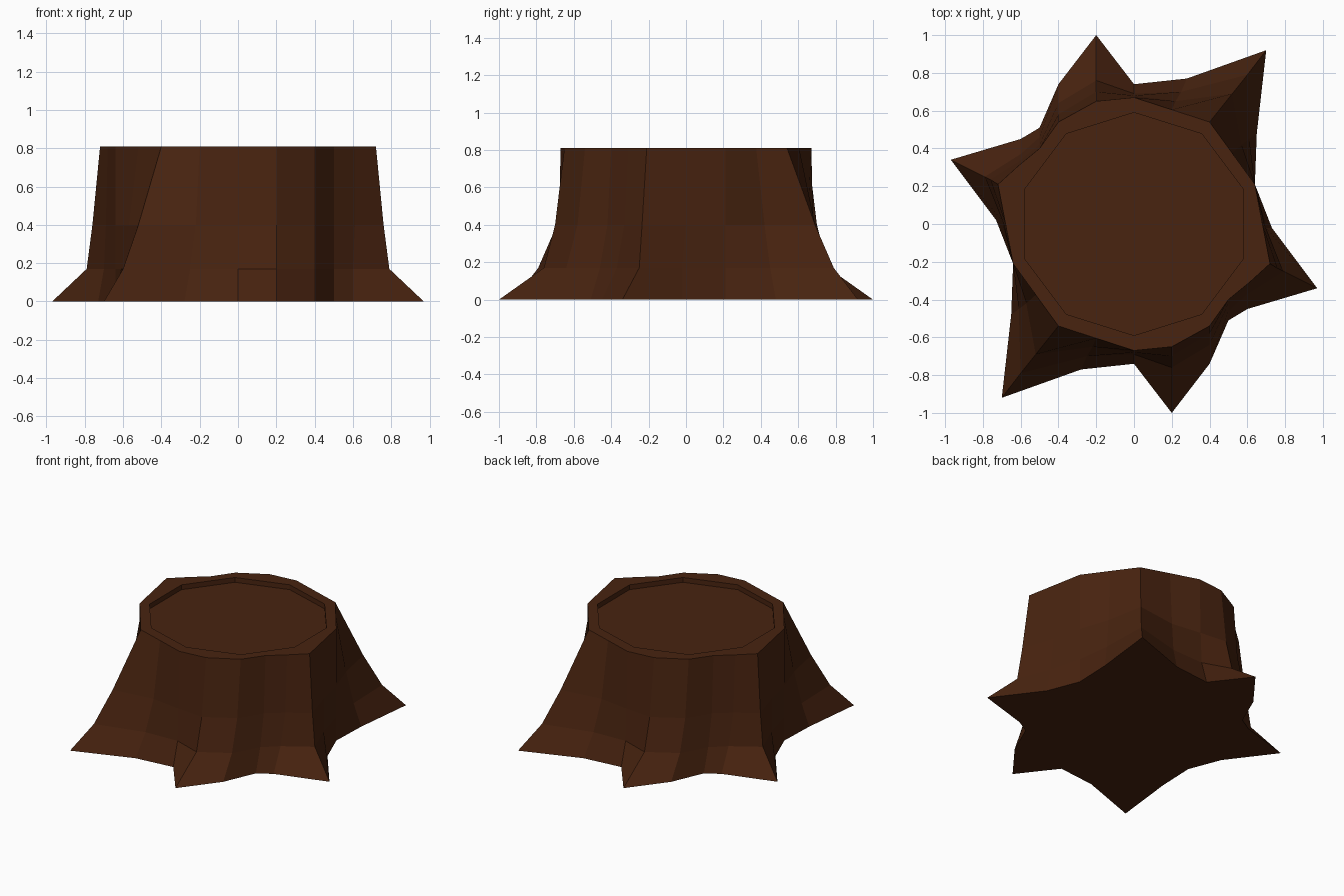
import bpy, bmesh, math

if "Cube" in bpy.data.objects:
    bpy.data.objects.remove(bpy.data.objects["Cube"])

# Cross-section levels; half outline is repeated by a half turn
LEVELS = (0.0, 0.17, 0.40, 0.81)
# each row: one vertical edge, (x, y) at every level
HALF = [
    ((.97, -.34), (.79, -.25), (.76, -.235), (.72, -.21)),  # root tip
    ((.73, -.02), (.70, -.02), (.69, 0), (.68, 0)),
    ((.64, .21), (.64, .21), (.64, .21), (.64, .21)),
    ((.65, .48), (.61, .45), (.57, .42), (.52, .375)),
    ((.70, .92), (.60, .79), (.52, .69), (.40, .54)),       # root tip
    ((.28, .77), (.25, .70), (.22, .65), (.20, .605)),
    ((0, .74), (0, .69), (0, .68), (0, .67)),
    ((-.20, 1.0), (-.20, .76), (-.20, .70), (-.20, .65)),   # root tip
    ((-.40, .74), (-.40, .64), (-.40, .58), (-.40, .54)),
    ((-.50, .51), (-.50, .46), (-.50, .42), (-.50, .40)),
    ((-.60, .45), (-.60, .37), (-.61, .33), (-.61, .31)),
]
RECESS = 0.035

bm = bmesh.new()


def ring(points, z):
    return [bm.verts.new((x, y, z)) for x, y in points]


def skin(a, b):
    n = len(a)
    for i in range(n):
        j = (i + 1) % n
        bm.faces.new((a[i], a[j], b[j], b[i]))


def loop_edges(r):
    return [bm.edges.get((r[i], r[(i + 1) % len(r)])) for i in range(len(r))]


# Flared bark with six roots
rings = []
for k, z in enumerate(LEVELS):
    half = [row[k] for row in HALF]
    rings.append(ring(half + [(-x, -y) for x, y in half], z))
for a, b in zip(rings, rings[1:]):
    skin(a, b)
bm.faces.new(rings[0][::-1])

# Shallow ten-sided recess in the cut top
deca = [(.61 * math.cos(math.radians(18 + 36 * i)),
         .59 * math.sin(math.radians(18 + 36 * i))) for i in range(10)]
lip = ring(deca, LEVELS[-1])
floor = ring(deca, LEVELS[-1] - RECESS)
skin(lip, floor)
bm.faces.new(floor)

# Flat rim between bark and recess
bmesh.ops.triangle_fill(bm, edges=loop_edges(rings[-1]) + loop_edges(lip),
                        use_beauty=True, normal=(0, 0, 1))
bmesh.ops.recalc_face_normals(bm, faces=bm.faces[:])

mesh = bpy.data.meshes.new("tree_stump")
bm.to_mesh(mesh)
bm.free()
stump = bpy.data.objects.new("tree_stump", mesh)
bpy.context.collection.objects.link(stump)

bark = bpy.data.materials.new("dark_bark")
bark.diffuse_color = (0.065, 0.017, 0.005, 1)
bark.use_nodes = True
bark.node_tree.nodes["Principled BSDF"].inputs["Base Color"].default_value = bark.diffuse_color
mesh.materials.append(bark)
